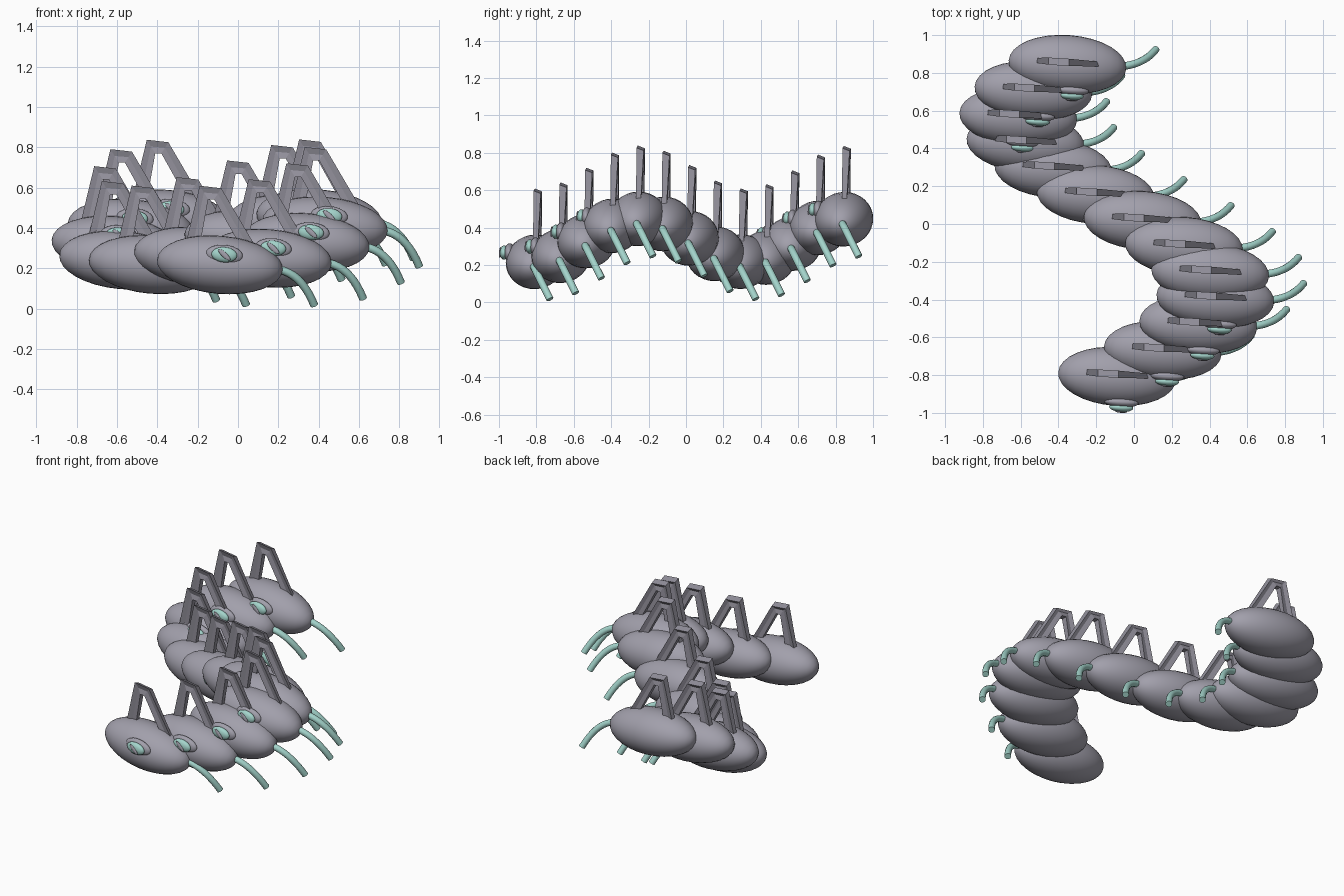
import bpy, bmesh, math
from mathutils import Matrix, Vector

if "Cube" in bpy.data.objects:
    bpy.data.objects.remove(bpy.data.objects["Cube"])


def material(name, rgb):
    m = bpy.data.materials.new(name)
    m.diffuse_color = (*rgb, 1)
    m.use_nodes = True
    m.node_tree.nodes["Principled BSDF"].inputs["Base Color"].default_value = m.diffuse_color
    return m


GREY = material("body grey", (0.36, 0.35, 0.41))
DARK = material("fin grey", (0.29, 0.28, 0.33))
TEAL = material("pale teal", (0.37, 0.66, 0.60))
TILT = Matrix.Rotation(math.radians(-4), 4, 'Z') @ Matrix.Rotation(math.radians(5), 4, 'Y')


def mesh_from(bm, name, mat, smooth=True):
    bmesh.ops.recalc_face_normals(bm, faces=bm.faces)
    for f in bm.faces:
        f.smooth = smooth and len(f.verts) < 8
    me = bpy.data.meshes.new(name)
    bm.to_mesh(me)
    bm.free()
    me.materials.append(mat)
    return me


def ellipsoid(name, radii, mat, u=32, v=16, roll=0):
    bm = bmesh.new()
    bmesh.ops.create_uvsphere(bm, u_segments=u, v_segments=v, radius=1)
    # poles lie along the long axis
    bm.transform(Matrix.Rotation(math.radians(roll), 4, 'Y') @ Matrix.Diagonal((*radii, 1))
                 @ Matrix.Rotation(math.pi / 2, 4, 'Y'))
    return mesh_from(bm, name, mat)


def loft(bm, rings):
    loops = [[bm.verts.new(p) for p in ring] for ring in rings]
    n = len(loops[0])
    for a, b in zip(loops, loops[1:]):
        for j in range(n):
            k = (j + 1) % n
            bm.faces.new((a[j], a[k], b[k], b[j]))
    bm.faces.new(loops[0])
    bm.faces.new(loops[-1])


def tentacle():
    # quadratic curve drooping outwards and backwards, with a flat tip
    a, b, c = Vector((.27, -.01, -.02)), Vector((.40, -.005, -.03)), Vector((.468, .08, -.20))
    rings = []
    for i in range(11):
        t = i / 10
        p = a * (1 - t) ** 2 + b * 2 * t * (1 - t) + c * t * t
        d = ((b - a) * (1 - t) + (c - b) * t).normalized()
        s = d.cross(Vector((0, 1, 0))).normalized()
        w = d.cross(s)
        rings.append([p + .02 * (s * math.cos(q * math.pi / 6) + w * math.sin(q * math.pi / 6))
                      for q in range(12)])
    bm = bmesh.new()
    loft(bm, rings)
    return mesh_from(bm, "tentacle", TEAL)


def fin():
    # arch of two flat legs: outer x,z / inner x,z / half thickness
    stations = [(-.18, .06, -.105, .06, .012), (-.10, .392, -.058, .325, .019),
                (.007, .38, -.028, .325, .019), (.195, .06, .12, .06, .012)]
    rings = []
    for ox, oz, ix, iz, h in stations:
        mx, mz = (ox + ix) / 2, (oz + iz) / 2
        row = [(ox, -h, oz), (mx, -h * .5, mz), (ix, -h, iz),
               (ix, h, iz), (mx, h * .5, mz), (ox, h, oz - .015)]
        rings.append([(x, y + .012 - .06 * x, z) for x, y, z in row])
    bm = bmesh.new()
    loft(bm, rings)
    return mesh_from(bm, "fin", DARK, False)


# part name, mesh, offset from the segment centre, whether tilted
PARTS = [
    ("body_segment", ellipsoid("body", (.313, .156, .144), GREY), (0, 0, 0), True),
    ("eye_rim", ellipsoid("rim", (.092, .028, .049), GREY, 24, 12), (.022, -.136, .05), True),
    ("eye", ellipsoid("eye", (.064, .023, .038), TEAL, 24, 12), (.022, -.165, .05), True),
    ("eye_slit", ellipsoid("slit", (.04, .006, .013), GREY, 16, 8, 38), (.022, -.187, .05), True),
    ("tentacle", tentacle(), (0, 0, 0), False),
    ("fin", fin(), (0, 0, 0), False),
]

# thirteen segments along a winding, undulating path
for i in range(13):
    centre = Vector((-.09 + .525 * math.sin(.48 * i), -.807 + .1376 * i,
                     .332 - .115 * math.cos(.77 * i)))
    for name, me, off, tilted in PARTS:
        ob = bpy.data.objects.new(f"{name}_{i + 1}", me)
        bpy.context.collection.objects.link(ob)
        ob.matrix_world = Matrix.Translation(centre + Vector(off)) @ (TILT if tilted else Matrix())
